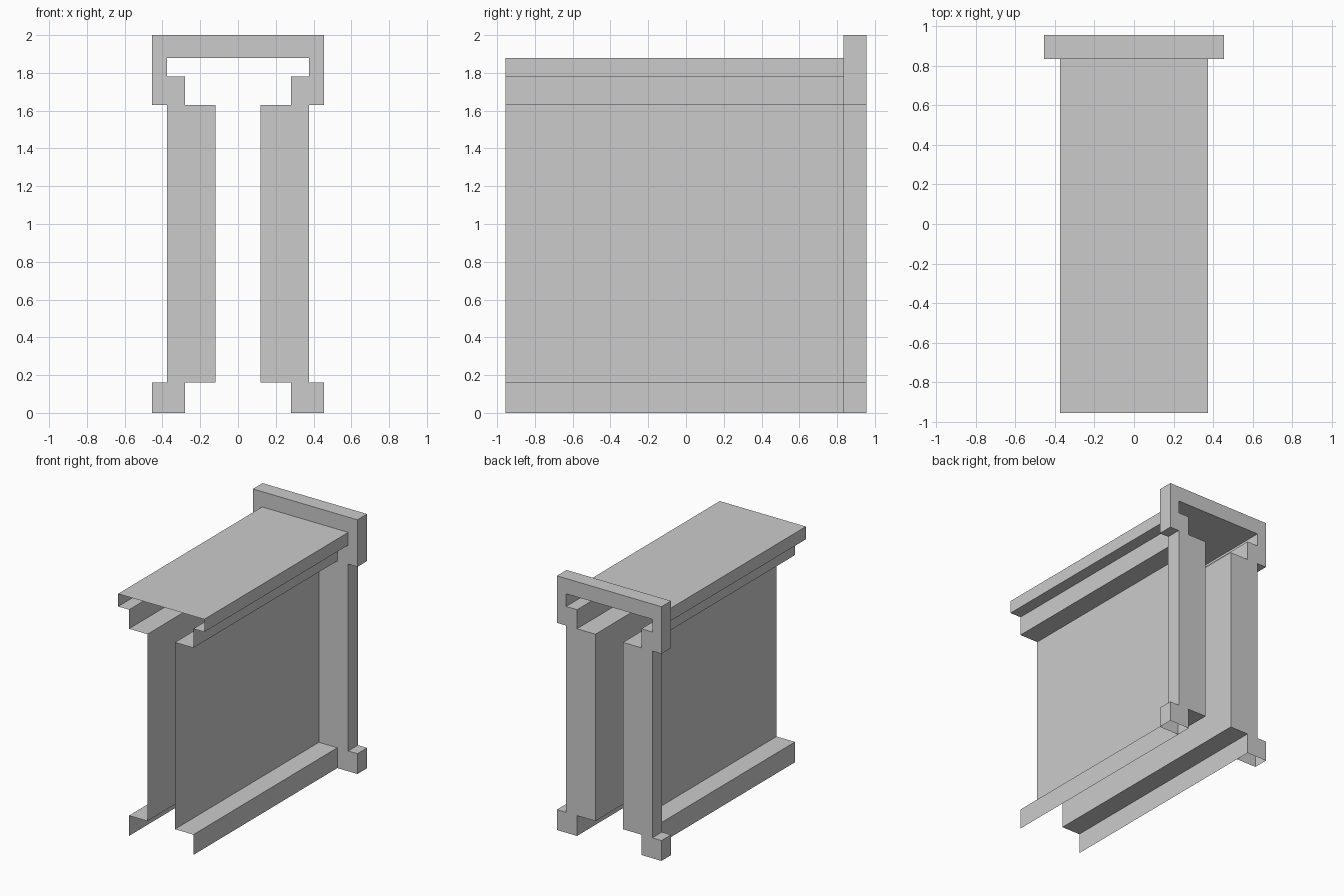
import bpy, bmesh

if "Cube" in bpy.data.objects:
    bpy.data.objects.remove(bpy.data.objects["Cube"])

Y_FRONT, Y_FRAME, Y_BACK = -0.955, 0.835, 0.955

# Right half of the opening and of the outer outline, as (x, z) from the floor up
INNER = [(0.28, 0), (0.28, 0.16), (0.12, 0.16), (0.12, 1.63),
         (0.28, 1.63), (0.28, 1.78), (0.375, 1.78), (0.375, 1.88)]
OUTER = [(0.455, 0), (0.455, 0.16), (0.375, 0.16), (0.375, 1.63),
         (0.455, 1.63), (0.455, 2.0)]


def mirrored(half):
    """Full open path: up the right side, over the top, down the left side."""
    return half + [(-x, z) for x, z in reversed(half)]


def sweep(bm, path, y0, y1):
    """Extrude an open path along y as a thin sheet; return both vertex rows."""
    a = [bm.verts.new((x, y0, z)) for x, z in path]
    b = [bm.verts.new((x, y1, z)) for x, z in path]
    for i in range(len(path) - 1):
        bm.faces.new((a[i], a[i + 1], b[i + 1], b[i]))
    return a, b


def finish(bm, name, recalc=False):
    if recalc:
        bmesh.ops.recalc_face_normals(bm, faces=bm.faces)
    mesh = bpy.data.meshes.new(name)
    bm.to_mesh(mesh)
    bm.free()
    obj = bpy.data.objects.new(name, mesh)
    bpy.context.collection.objects.link(obj)


# Passage lining: single-sided sheet running forward from the frame
bm = bmesh.new()
sweep(bm, mirrored(INNER), Y_FRONT, Y_FRAME)
finish(bm, "passage_lining")

# Door frame: outer and inner walls joined by two flat faces, feet open below
bm = bmesh.new()
outer = sweep(bm, mirrored(OUTER), Y_FRAME, Y_BACK)
inner = sweep(bm, mirrored(INNER), Y_FRAME, Y_BACK)
for o, i in zip(outer, inner):
    bm.faces.new(o + i[::-1])
finish(bm, "door_frame", recalc=True)
